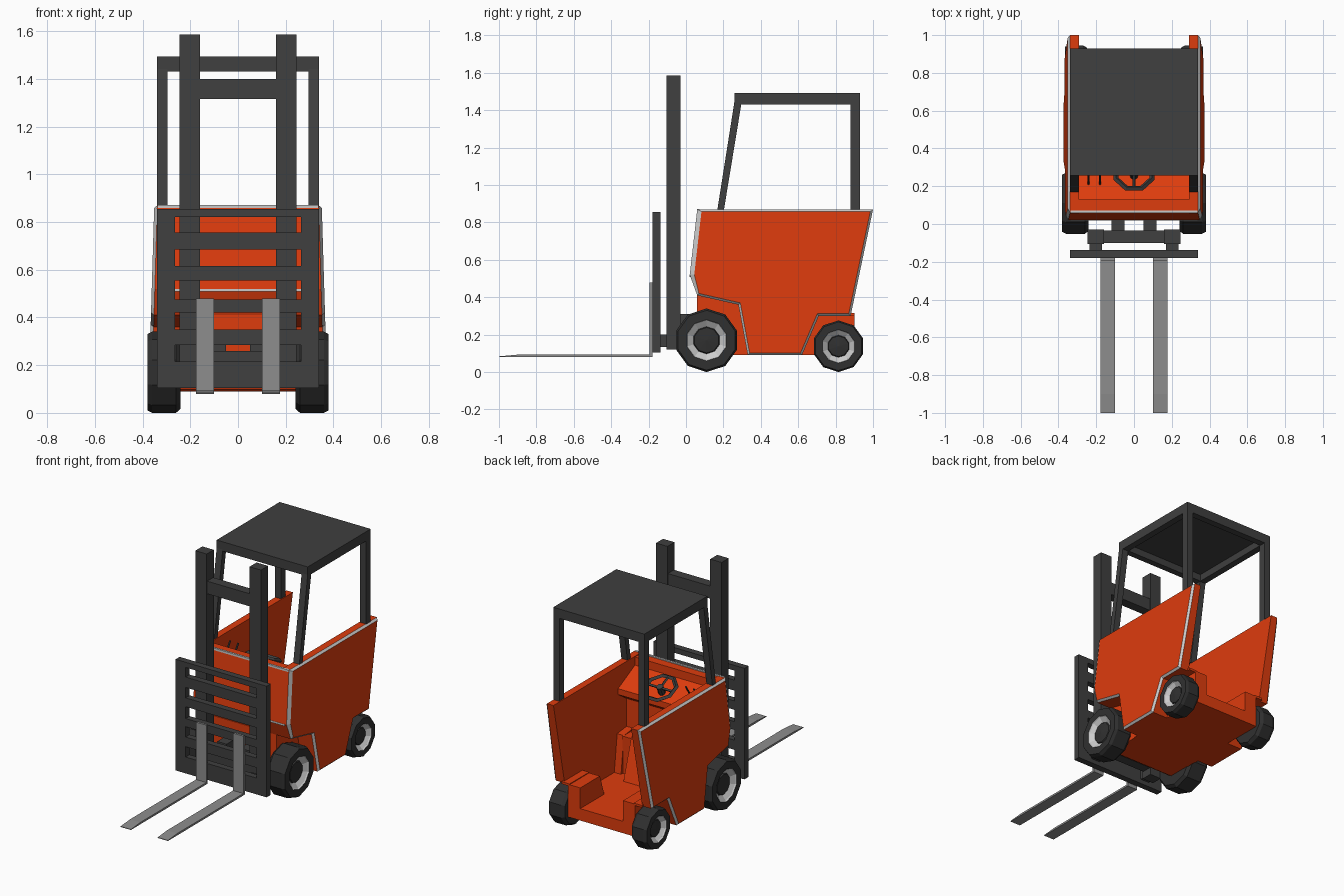
import bpy, bmesh, math
from mathutils import Vector, Matrix

if "Cube" in bpy.data.objects:
    bpy.data.objects.remove(bpy.data.objects["Cube"])


def material(name, r, g, b):
    m = bpy.data.materials.new(name)
    m.diffuse_color = (r, g, b, 1)
    m.use_nodes = True
    m.node_tree.nodes["Principled BSDF"].inputs["Base Color"].default_value = m.diffuse_color
    return m


ORANGE = material("orange_paint", 0.73, 0.045, 0.004)
DARK = material("dark_metal", 0.05, 0.05, 0.05)
RUBBER = material("rubber", 0.03, 0.03, 0.03)
STEEL = material("steel", 0.27, 0.27, 0.27)
TRIM = material("pale_trim", 0.65, 0.65, 0.65)


def finish(name, bm, *mats):
    bmesh.ops.recalc_face_normals(bm, faces=bm.faces[:])
    me = bpy.data.meshes.new(name)
    bm.to_mesh(me)
    bm.free()
    for m in mats:
        me.materials.append(m)
    ob = bpy.data.objects.new(name, me)
    bpy.context.collection.objects.link(ob)
    return ob


def prism(bm, prof, x0, x1):
    """Extrude a (y, z) profile along x."""
    a = [bm.verts.new((x0, y, z)) for y, z in prof]
    b = [bm.verts.new((x1, y, z)) for y, z in prof]
    bm.faces.new(a)
    outer = bm.faces.new(b)
    n = len(prof)
    for i in range(n):
        j = (i + 1) % n
        bm.faces.new((a[i], a[j], b[j], b[i]))
    return outer


def slab(bm, x0, x1, y0, y1, z0, z1):
    prism(bm, [(y0, z0), (y1, z0), (y1, z1), (y0, z1)], x0, x1)


def extruded(name, prof, x0, x1, mat):
    bm = bmesh.new()
    prism(bm, prof, x0, x1)
    return finish(name, bm, mat)


def boxes(name, mat, *dims):
    bm = bmesh.new()
    for d in dims:
        slab(bm, *d)
    return finish(name, bm, mat)


def rod(bm, p, q, r, seg=6):
    p, q = Vector(p), Vector(q)
    rot = (q - p).to_track_quat('Z', 'Y').to_matrix().to_4x4()
    bmesh.ops.create_cone(bm, cap_ends=True, segments=seg, radius1=r, radius2=r,
                          depth=(q - p).length,
                          matrix=Matrix.Translation((p + q) / 2) @ rot)


def wheel(name, s, y, z, r, x0, x1):
    """Ten-sided tyre, rim and hub turned about the axle."""
    prof = [(0, x0), (.9, x0), (1, x0 + .02), (1, x1 - .02), (.94, x1), (.65, x1),
            (.62, x1 - .008), (.43, x1 - .03), (.40, x1 - .022), (0, x1 - .015)]
    mats = [0, 0, 0, 0, 0, 1, 1, 0, 0]
    bm = bmesh.new()
    rings = []
    for k, x in prof:
        if k == 0:
            rings.append([bm.verts.new((s * x, y, z))] * 10)
        else:
            rings.append([bm.verts.new((s * x, y + r * k * math.sin(i * math.tau / 10),
                                        z - r * k * math.cos(i * math.tau / 10)))
                          for i in range(10)])
    for a, b, m in zip(rings, rings[1:], mats):
        for i in range(10):
            j = (i + 1) % 10
            vs = list(dict.fromkeys((a[i], a[j], b[j], b[i])))
            bm.faces.new(vs).material_index = m
    finish(name, bm, RUBBER, TRIM)


# Side panels with a bevelled pale border on the outer face
SIDE = [(.06, .87), (.02, .52), (.06, .41), (.28, .36), (.33, .09), (.62, .09),
        (.71, .30), (.88, .30), (1.0, .87)]
for s, tag in ((-1, "left"), (1, "right")):
    bm = bmesh.new()
    outer = prism(bm, SIDE, s * .29, s * .338)
    for v in outer.verts:
        v.co.x = s * (.338 + (.87 - v.co.z) * .03)
    bmesh.ops.recalc_face_normals(bm, faces=bm.faces[:])
    rim = bmesh.ops.inset_region(bm, faces=[outer], thickness=.012,
                                 use_even_offset=True, use_boundary=True)
    for f in rim["faces"]:
        f.material_index = 1
    for v in outer.verts:
        v.co.x += s * .013
        if v.co.y < .1 and v.co.z > .45:
            v.co.y += .012
    finish(tag + "_side_panel", bm, ORANGE, TRIM)

    # Wheel arches and wheels on this side
    extruded(tag + "_front_fender", [(.06, .41), (.28, .36), (.33, .09), (.36, .09),
                                     (.32, .42), (.06, .45)], s * .24, s * .30, ORANGE)
    extruded(tag + "_rear_arch", [(.62, .10), (.69, .31), (.9, .31), (.9, .12)],
             s * .16, s * .25, ORANGE)
    extruded(tag + "_rear_arch_cover", [(.61, .09), (.62, .09), (.71, .30), (.9, .30),
                                        (.9, .315), (.69, .315)], s * .24, s * .30, ORANGE)
    wheel(tag + "_front_wheel", s, .11, .17, .17, .24, .38)
    wheel(tag + "_rear_wheel", s, .815, .138, .138, .25, .365)

    # Forks with tapered tips
    extruded(tag + "_fork", [(-1, .08), (-.18, .08), (-.18, .48), (-.195, .48),
                             (-.195, .093), (-.9, .093), (-1, .084)],
             s * .10, s * .177, STEEL)

    # Cab posts
    extruded(tag + "_front_post", [(.165, .85), (.20, .85), (.297, 1.44), (.258, 1.44)],
             s * .295, s * .34, DARK)
    boxes(tag + "_rear_post", DARK, sorted((s * .295, s * .34)) + [.88, .93, .84, 1.44])

# Front cowl with the sloped dashboard behind it
extruded("front_cowl", [(.06, .41), (.02, .52), (.06, .865), (.13, .865), (.13, .81),
                        (.31, .72), (.31, .68), (.22, .62), (.22, .41)], -.295, .295, ORANGE)
boxes("cowl_trim", TRIM, (-.335, .335, .058, .072, .858, .872),
      (-.335, .335, .018, .026, .508, .52))

# Chassis, floor and pedestal
extruded("chassis_front", [(.06, .10), (.08, .09), (.33, .09), (.33, .42), (.06, .42)],
         -.245, .245, ORANGE)
boxes("floor", ORANGE, (-.25, .25, .3, .9, .09, .17), (-.295, .295, .335, .615, .09, .17))
extruded("pedestal", [(.2, .15), (.43, .15), (.34, .44), (.2, .44)], -.17, .17, ORANGE)

# Steering wheel: octagonal ring, spokes and column
bm = bmesh.new()
C = Vector((0, .275, .79))
tilt = Matrix.Rotation(math.radians(-25), 3, 'X')
ring = []
for i in range(8):
    a = (i + .5) * math.tau / 8
    ring.append([bm.verts.new(C + tilt @ Vector((r * math.cos(a), r * math.sin(a), h)))
                 for r, h in ((.118, 0), (.103, .014), (.088, 0), (.103, -.014))])
for i in range(8):
    a, b = ring[i], ring[(i + 1) % 8]
    for k in range(4):
        m = (k + 1) % 4
        bm.faces.new((a[k], b[k], b[m], a[m]))
for ang in (0, 180, 270):
    a = math.radians(ang)
    rod(bm, C, C + tilt @ Vector((.098 * math.cos(a), .098 * math.sin(a), 0)), .009, 4)
rod(bm, C + tilt @ Vector((0, 0, .012)), C + tilt @ Vector((0, 0, -.10)), .022, 8)
finish("steering_wheel", bm, DARK)

# Control levers
bm = bmesh.new()
for x in (-.24, -.18):
    rod(bm, (x, .20, .75), (x, .26, .84), .006)
finish("control_levers", bm, DARK)

# Overhead guard: thin roof on a frame
boxes("roof", DARK, (-.34, .34, .258, .93, 1.477, 1.493),
      (-.34, .34, .258, .30, 1.43, 1.48), (-.34, .34, .885, .93, 1.43, 1.48),
      (-.34, -.295, .30, .885, 1.43, 1.48), (.295, .34, .30, .885, 1.43, 1.48))

# Mast with cross members and mounts
mast = [(-.165, .165, -.10, -.035, 1.315, 1.40), (-.165, .165, -.10, -.035, .17, .26)]
for s in (-1, 1):
    mast.append(sorted((s * .16, s * .245)) + [-.105, -.03, .12, 1.585])
    mast.append(sorted((s * .17, s * .235)) + [-.14, -.10, .135, .20])
    mast.append(sorted((s * .05, s * .12)) + [-.05, .07, .18, .31])
boxes("mast", DARK, *mast)

# Fork carriage: uprights and slats
carriage = [(-.34, .34, -.18, -.137, .105, .215)]
for s in (-1, 1):
    carriage.append(sorted((s * .265, s * .34)) + [-.18, -.137, .215, .855])
for z0, z1 in ((.285, .35), (.42, .475), (.555, .615), (.685, .755), (.82, .855)):
    carriage.append((-.265, .265, -.18, -.137, z0, z1))
boxes("fork_carriage", DARK, *carriage)
